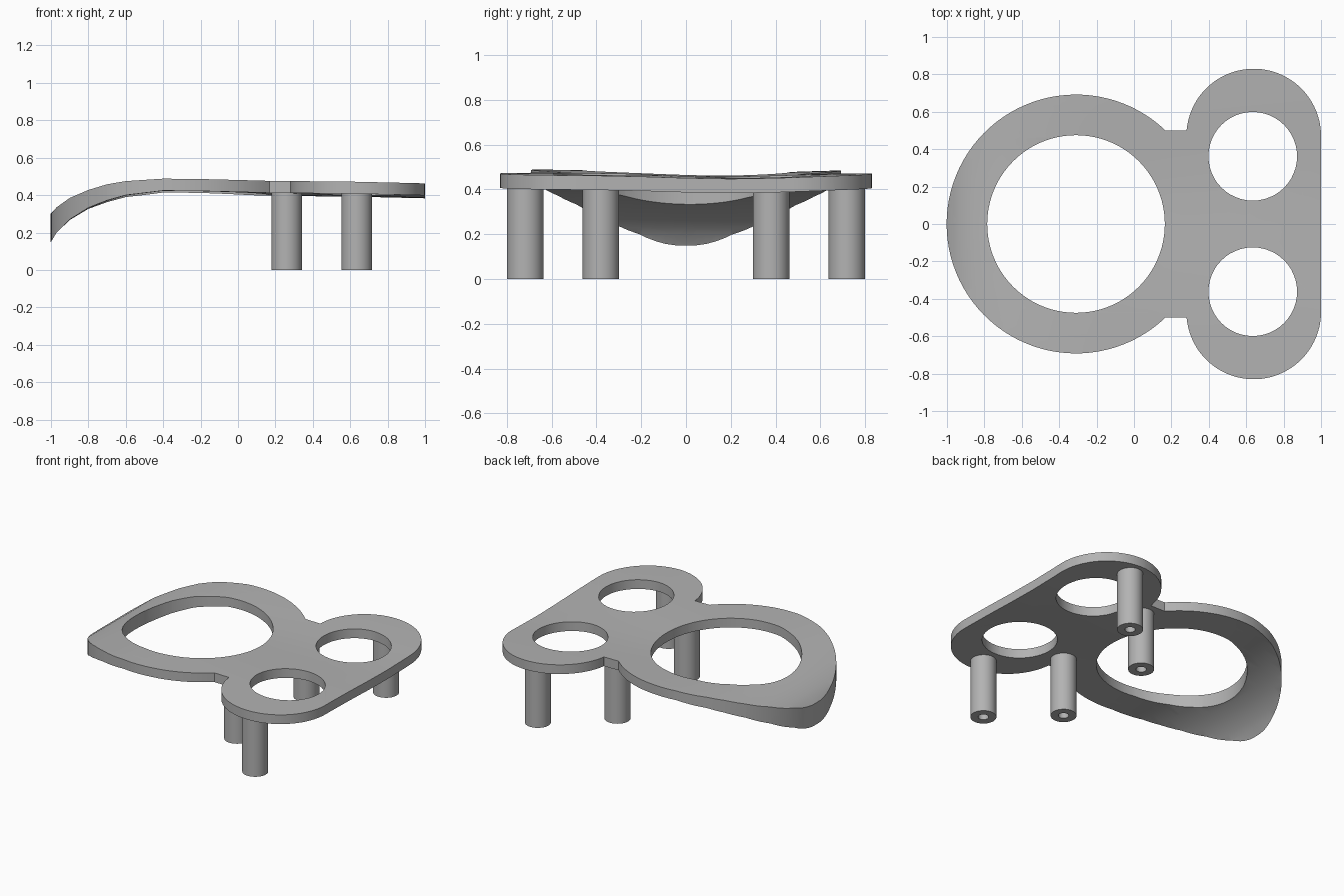
import bpy, bmesh
from math import sin, cos, radians, exp
from mathutils import Vector

cube = bpy.data.objects.get("Cube")
if cube:
    bpy.data.objects.remove(cube, do_unlink=True)

grey = bpy.data.materials.new("plain grey")
grey.use_nodes = True
grey.diffuse_color = (0.45, 0.45, 0.45, 1)
grey.node_tree.nodes["Principled BSDF"].inputs["Base Color"].default_value = (0.45, 0.45, 0.45, 1)

# Plate height along its length: x, top, bottom
PROFILE = [(-1, .30, .15), (-.97, .335, .20), (-.9, .385, .27), (-.8, .428, .333),
           (-.7, .458, .372), (-.6, .475, .40), (-.4, .488, .424), (-.2, .486, .422),
           (.2, .476, .412), (.6, .472, .408), (1, .463, .399)]


def add_object(name, bm):
    mesh = bpy.data.meshes.new(name)
    bm.to_mesh(mesh)
    bm.free()
    obj = bpy.data.objects.new(name, mesh)
    bpy.context.collection.objects.link(obj)
    mesh.materials.append(grey)
    bpy.ops.object.select_all(action='DESELECT')
    obj.select_set(True)
    bpy.context.view_layer.objects.active = obj
    bpy.ops.object.shade_smooth_by_angle(angle=radians(35))
    return obj


def arc(cx, cy, r, start, end, steps):
    angles = [radians(start + (end - start) * i / steps) for i in range(steps + 1)]
    return [(cx + r * cos(a), cy + r * sin(a)) for a in angles]


def height(x, y, top):
    side = 1 if top else 2
    sag = 0.016 * exp(-((y - 0.2) / 0.4) ** 2)
    x = max(-1, min(1, x))
    for a, b in zip(PROFILE, PROFILE[1:]):
        if x <= b[0]:
            t = (x - a[0]) / (b[0] - a[0])
            return a[side] + t * (b[side] - a[side]) - sag * min(1, (x + 1) * 2)


# Flat plate outline with one large and two small openings
outline = (arc(-.31, 0, .692, 46.3, 313.7, 72) + [(.28, -.5)]
           + arc(.64, -.47, .36, 185, 360, 40)
           + arc(.64, .47, .36, 0, 175, 40) + [(.28, .5)])
loops = [outline, arc(-.31, 0, .475, 0, 355, 71)]
loops += [arc(.635, .362 * s, .237, 0, 352.5, 47) for s in (1, -1)]

curve = bpy.data.curves.new("plate outline", 'CURVE')
curve.dimensions = '2D'
curve.fill_mode = 'BOTH'
curve.extrude = 0.1
for loop in loops:
    spline = curve.splines.new('POLY')
    spline.points.add(len(loop) - 1)
    for point, (x, y) in zip(spline.points, loop):
        point.co = (x, y, 0, 1)
    spline.use_cyclic_u = True
helper = bpy.data.objects.new("plate outline", curve)
bpy.context.collection.objects.link(helper)
flat = bpy.data.meshes.new_from_object(helper.evaluated_get(bpy.context.evaluated_depsgraph_get()))
bpy.data.objects.remove(helper, do_unlink=True)

# Slice the plate so that it can bend, then bend it
bm = bmesh.new()
bm.from_mesh(flat)
bpy.data.meshes.remove(flat)
bmesh.ops.remove_doubles(bm, verts=bm.verts, dist=1e-4)
cuts = [(p[0], 'x') for p in PROFILE[1:-1]] + [(-.94, 'x'), (-.85, 'x')]
cuts += [(i / 5, 'y') for i in range(-3, 4)]
for value, axis in cuts:
    normal = Vector((1, 0, 0)) if axis == 'x' else Vector((0, 1, 0))
    bmesh.ops.bisect_plane(bm, geom=bm.verts[:] + bm.edges[:] + bm.faces[:],
                           plane_co=normal * value, plane_no=normal, dist=1e-5)
bmesh.ops.triangulate(bm, faces=[f for f in bm.faces if len(f.verts) > 4])
for v in bm.verts:
    v.co.z = height(v.co.x, v.co.y, v.co.z > 0)
bmesh.ops.recalc_face_normals(bm, faces=bm.faces)
add_object("curved_plate", bm)


# Round posts with a bore open at the foot
def post(name, x, y):
    bm = bmesh.new()
    top = height(x, y, True) - 0.03
    points = [(0, .36), (.033, .36), (.033, 0), (.082, 0), (.082, top), (0, top)]
    verts = [bm.verts.new((r, 0, z)) for r, z in points]
    edges = [bm.edges.new(pair) for pair in zip(verts, verts[1:])]
    bmesh.ops.spin(bm, geom=verts + edges, axis=(0, 0, 1), cent=(0, 0, 0),
                   angle=radians(360), steps=32)
    bmesh.ops.remove_doubles(bm, verts=bm.verts, dist=1e-4)
    bmesh.ops.recalc_face_normals(bm, faces=bm.faces)
    add_object(name, bm).location = (x, y, 0)


for label, s in (("back", 1), ("front", -1)):
    post(label + "_inner_post", .26, .38 * s)
    post(label + "_outer_post", .635, .718 * s)
